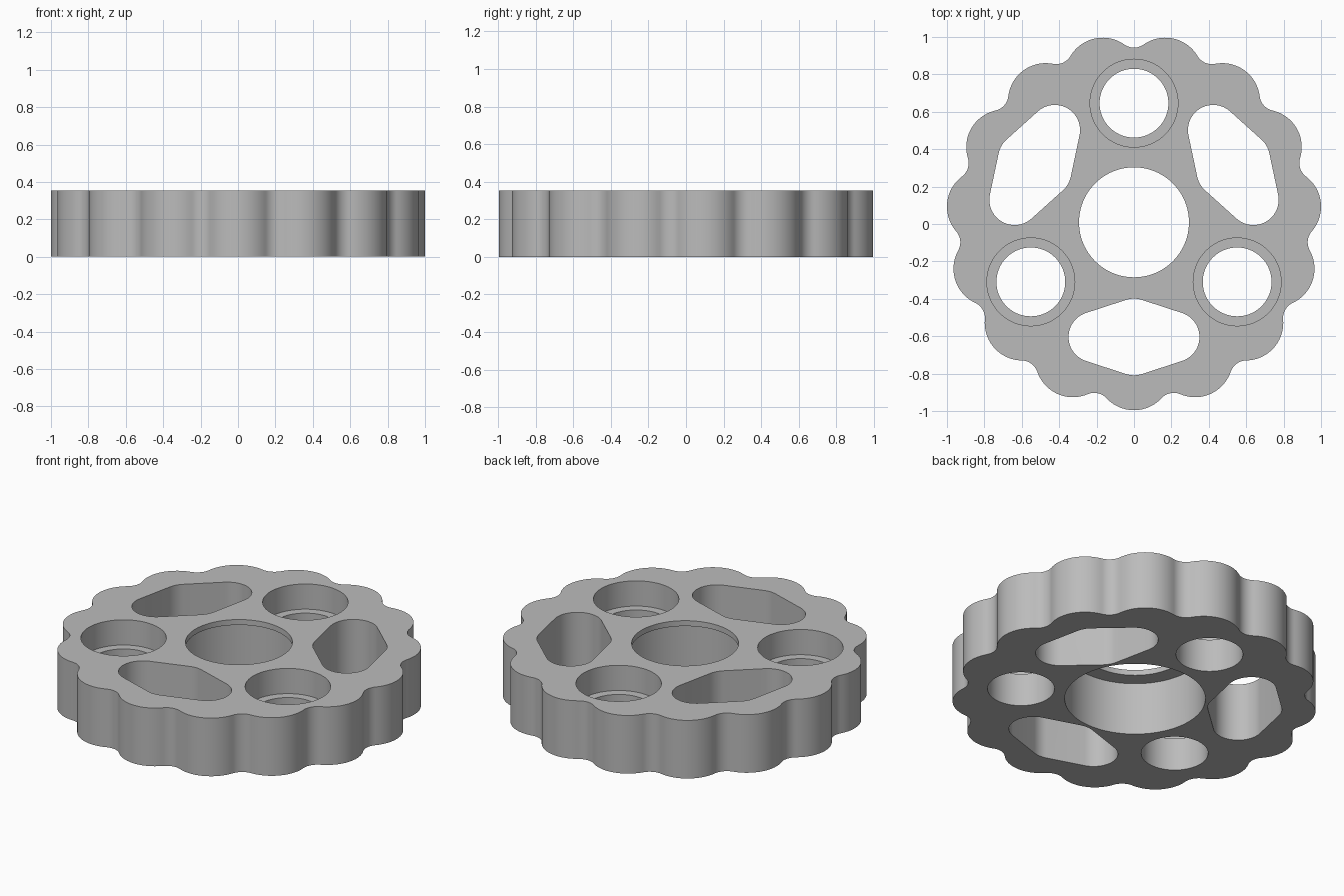
import bpy, bmesh, math
from mathutils import Matrix, Vector

cube = bpy.data.objects.get("Cube")
if cube:
    bpy.data.objects.remove(cube)

HEIGHT = 0.353
LOBES = 15
CENTRE_Y = 0.009


def arc(cx, cy, r, start, end, steps):
    """Points along an arc, angles in radians."""
    angles = [start + (end - start) * i / steps for i in range(steps + 1)]
    return [Vector((cx + r * math.cos(a), cy + r * math.sin(a), 0)) for a in angles]


def clean(points):
    """Drop points that repeat their predecessor."""
    return [p for i, p in enumerate(points) if (p - points[i - 1]).length > 1e-4]


def make_object(name, bm):
    bmesh.ops.recalc_face_normals(bm, faces=bm.faces)
    mesh = bpy.data.meshes.new(name)
    bm.to_mesh(mesh)
    bm.free()
    obj = bpy.data.objects.new(name, mesh)
    bpy.context.collection.objects.link(obj)
    return obj


def prism(name, outline, z0, z1):
    bm = bmesh.new()
    face = bm.faces.new([bm.verts.new((p.x, p.y, z0)) for p in outline])
    new = bmesh.ops.extrude_face_region(bm, geom=[face])["geom"]
    top = [v for v in new if isinstance(v, bmesh.types.BMVert)]
    bmesh.ops.translate(bm, verts=top, vec=(0, 0, z1 - z0))
    return make_object(name, bm)


def stepped_cylinder(name, x, y, profile, sides=72):
    """Stack of rings given as (radius, z), capped at both ends."""
    bm = bmesh.new()
    rings = [[bm.verts.new((p.x, p.y, z)) for p in arc(x, y, r, 0, math.tau, sides)[:-1]]
             for r, z in profile]
    for low, high in zip(rings, rings[1:]):
        for i in range(sides):
            j = (i + 1) % sides
            bm.faces.new((low[i], low[j], high[j], high[i]))
    bm.faces.new(rings[0])
    bm.faces.new(rings[-1])
    return make_object(name, bm)


# Scalloped rim: round lobes blended by hollow fillets
lobe_d, lobe_r, fillet_r = 0.8035, 0.201, 0.09
half = math.pi / LOBES
fillet_d = lobe_d * math.cos(half) + math.sqrt(
    (lobe_r + fillet_r) ** 2 - (lobe_d * math.sin(half)) ** 2)
lobe = Vector((lobe_d, 0))
valley = Vector((fillet_d * math.cos(half), fillet_d * math.sin(half)))
reach = math.atan2(valley.y, valley.x - lobe.x)
sweep = reach - half
tooth = arc(lobe.x, 0, lobe_r, -reach, reach, 20)
tooth += arc(valley.x, valley.y, fillet_r, math.pi + reach, math.pi + half - sweep, 12)
rim = []
for k in range(LOBES):
    turn = Matrix.Rotation(-math.pi / 2 + k * 2 * half, 3, "Z")
    rim += [turn @ p for p in tooth]
body = prism("scalloped_wheel", clean(rim), 0, HEIGHT)

# Central bore, wide from below with a thin lip at the top
cutters = [stepped_cylinder("bore_cutter", 0, 0,
           [(0.387, -0.1), (0.387, 0.32), (0.294, 0.32), (0.294, 0.5)], 96)]

# Slot outline: flattened hexagon with rounded corners
slot_r, end_x, mid_y, slot_y = 0.135, 0.215, 0.07, -0.613
tilt = math.atan2(mid_y, end_x)
slot = []
for k, (x, y) in enumerate([(end_x, 0), (0, mid_y), (-end_x, 0), (0, -mid_y)]):
    spread = tilt if k % 2 else math.pi / 2 - tilt
    mid = k * math.pi / 2
    slot += arc(x, slot_y + y, slot_r, mid - spread, mid + spread, 8 if k % 2 else 24)
slot = clean(slot)

# Three slots and three counterbored holes, alternating
for k in range(3):
    turn = Matrix.Rotation(k * math.tau / 3, 3, "Z")
    cutters.append(prism("slot_cutter", [turn @ p for p in slot], -0.1, 0.5))
    hole = turn @ Vector((0, 0.637, 0))
    cutters.append(stepped_cylinder("hole_cutter", hole.x, hole.y,
                   [(0.184, -0.1), (0.184, 0.2), (0.235, 0.2), (0.235, 0.5)]))

bpy.context.view_layer.objects.active = body
for cutter in cutters:
    cutter.hide_render = True
    mod = body.modifiers.new("cut", "BOOLEAN")
    mod.operation = "DIFFERENCE"
    mod.solver = "EXACT"
    mod.object = cutter
    bpy.ops.object.modifier_apply(modifier=mod.name)
    bpy.data.objects.remove(cutter)

# Centre the wheel, colour and shade it
body.data.transform(Matrix.Translation((0, CENTRE_Y, 0)))
grey = bpy.data.materials.new("plain_grey")
grey.use_nodes = True
grey.diffuse_color = (0.5, 0.5, 0.5, 1)
grey.node_tree.nodes["Principled BSDF"].inputs["Base Color"].default_value = (0.5, 0.5, 0.5, 1)
body.data.materials.clear()
body.data.materials.append(grey)
bpy.ops.object.select_all(action="DESELECT")
body.select_set(True)
bpy.ops.object.shade_smooth_by_angle(angle=math.radians(30))
